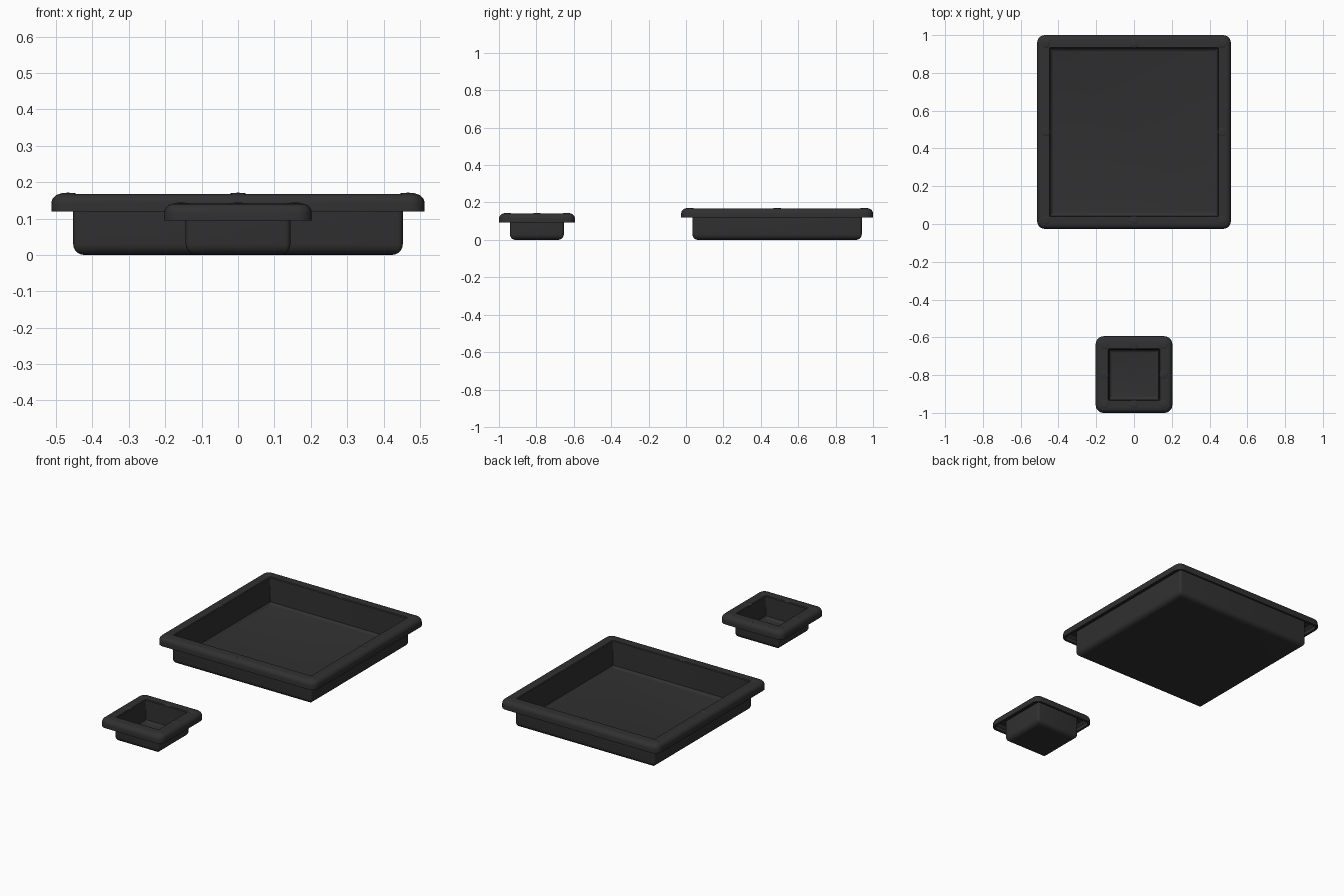
import bpy, bmesh, math

if "Cube" in bpy.data.objects:
    bpy.data.objects.remove(bpy.data.objects["Cube"])

plastic = bpy.data.materials.new("charcoal plastic")
plastic.diffuse_color = (0.03, 0.03, 0.03, 1)
plastic.use_nodes = True
plastic.node_tree.nodes["Principled BSDF"].inputs["Base Color"].default_value = plastic.diffuse_color


def rounded_square(half, r, z, steps=5):
    """Counter-clockwise ring of points with rounded corners."""
    pts = []
    for k in range(4):
        a0 = k * math.pi / 2
        cx = (half - r) * (1 if k in (0, 3) else -1)
        cy = (half - r) * (1 if k < 2 else -1)
        for i in range(steps + 1):
            a = a0 + i / steps * math.pi / 2
            pts.append((cx + r * math.cos(a), cy + r * math.sin(a), z))
    return pts


def arc(half, z, r, a0, a1, corner, n=5):
    """Profile rings along a quarter circle centred on (half, z)."""
    out = []
    for i in range(n + 1):
        a = math.radians(a0 + (a1 - a0) * i / n)
        h = half + r * math.cos(a)
        out.append((h, z + r * math.sin(a), max(0.003, corner - (half + r - h))))
    return out


def finish(name, bm, y):
    bmesh.ops.recalc_face_normals(bm, faces=bm.faces)
    mesh = bpy.data.meshes.new(name)
    bm.to_mesh(mesh)
    bm.free()
    mesh.materials.append(plastic)
    ob = bpy.data.objects.new(name, mesh)
    ob.location.y = y
    bpy.context.collection.objects.link(ob)
    bpy.ops.object.select_all(action='DESELECT')
    ob.select_set(True)
    bpy.context.view_layer.objects.active = ob
    bpy.ops.object.shade_smooth_by_angle(angle=math.radians(35))


def tray(name, y, rim, body, inner, top, lip):
    t = 0.013                      # shell thickness
    br, rr = 0.03, 0.027           # base and rim rounding
    # Cross-section from underside centre, out over the rim, to the inside floor
    prof = arc(body - br, br, br, -90, 0, 0.014)
    prof += [(body, top - t, 0.014), (rim - rr, top - t, 0.02)]
    prof += [(rim - t, top - rr, 0.03), (rim - t, lip, 0.03), (rim, lip, 0.042)]
    prof += arc(rim - rr, top - rr, rr, 0, 90, 0.042)
    prof += [(inner + 0.004, top, 0.006), (inner, top - 0.004, 0.005)]
    prof += [(inner - 0.003, t + 0.012, 0.004), (inner - 0.012, t + 0.002, 0.003),
             (inner - 0.018, t, 0.003)]
    bm = bmesh.new()
    rings = [[bm.verts.new(p) for p in rounded_square(h, r, z)] for h, z, r in prof]
    for a, b in zip(rings, rings[1:]):
        for i in range(len(a)):
            j = (i + 1) % len(a)
            bm.faces.new((a[i], a[j], b[j], b[i]))
    bm.faces.new(rings[0][::-1])
    bm.faces.new(rings[-1])
    finish(name, bm, y)

    # Eight low domed studs around the rim
    mid = rim - 0.046
    bm = bmesh.new()
    for ix in (-1, 0, 1):
        for iy in (-1, 0, 1):
            if ix or iy:
                new = bmesh.ops.create_uvsphere(bm, u_segments=16, v_segments=8, radius=1)["verts"]
                bmesh.ops.scale(bm, verts=new, vec=(0.022, 0.022, 0.003))
                bmesh.ops.translate(bm, verts=new, vec=(ix * mid, iy * mid, top))
    finish(name + "_rim_studs", bm, y)


tray("large_tray", 0.487, 0.513, 0.453, 0.444, 0.168, 0.119)
tray("small_tray", -0.797, 0.203, 0.144, 0.134, 0.141, 0.094)
